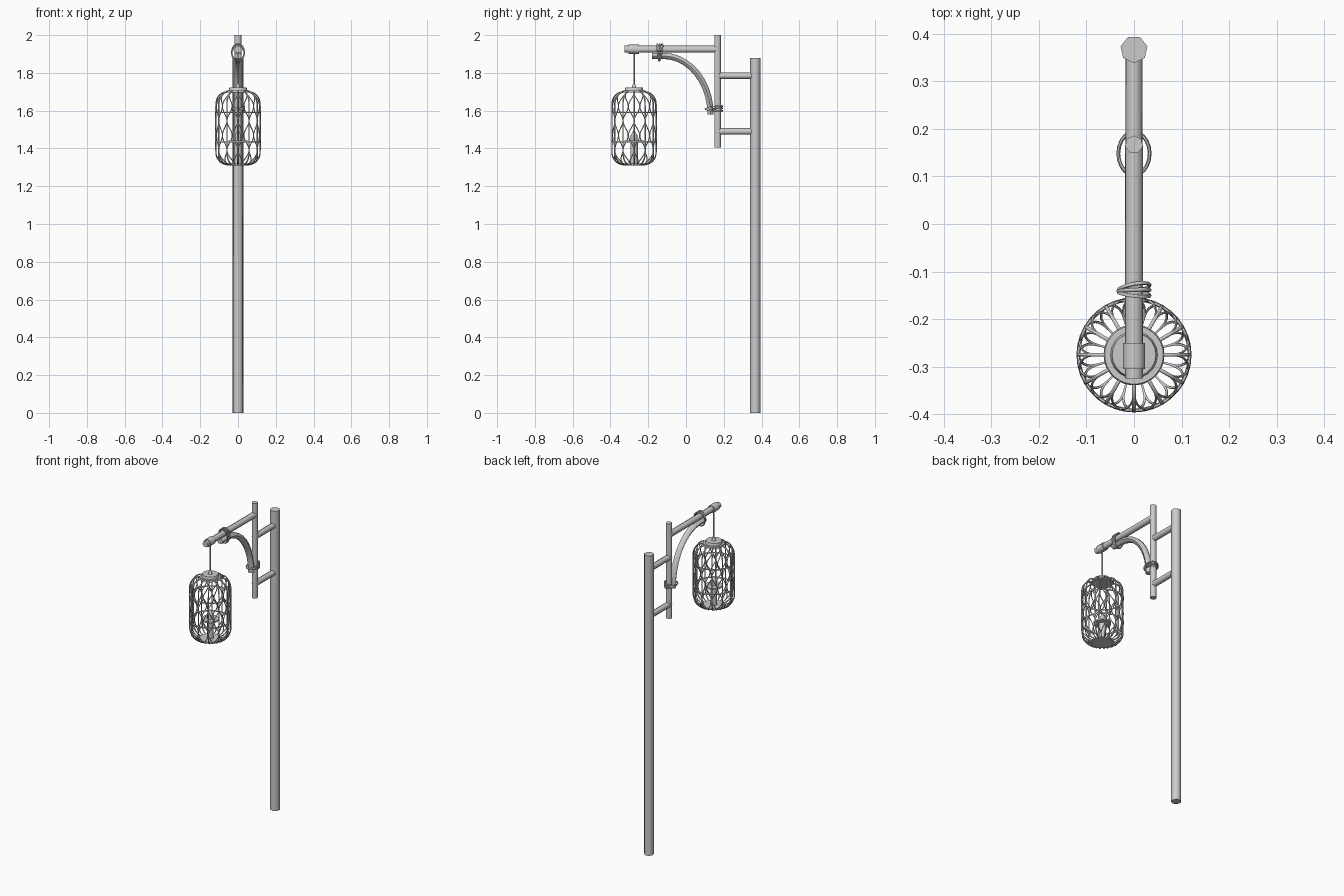
import bpy, math
from mathutils import Vector

cube = bpy.data.objects.get("Cube")
if cube:
    bpy.data.objects.remove(cube)

grey = bpy.data.materials.new("plain grey")
grey.use_nodes = True
COLOUR = (0.6, 0.6, 0.6, 1)
grey.diffuse_color = COLOUR
grey.node_tree.nodes["Principled BSDF"].inputs["Base Color"].default_value = COLOUR

LAMP_Y = -0.275


def finish(name):
    ob = bpy.context.object
    ob.name = name
    ob.data.materials.clear()
    ob.data.materials.append(grey)
    bpy.ops.object.shade_smooth_by_angle(angle=math.radians(60))


def rod(name, a, b, r, sides=7, r2=None, roll=0.0):
    """Tapered or straight cylinder from a to b."""
    a, b = Vector(a), Vector(b)
    d = b - a
    bpy.ops.mesh.primitive_cone_add(vertices=sides, radius1=r, radius2=r if r2 is None else r2,
                                    depth=d.length, location=(a + b) / 2)
    ob = bpy.context.object
    turn = d.to_track_quat('Z', 'Y').to_euler()
    turn.rotate_axis('Z', roll)
    ob.rotation_euler = turn
    finish(name)


def tubes(name, paths, r, cyclic=False):
    """Several round wires in one object."""
    cu = bpy.data.curves.new(name, 'CURVE')
    cu.dimensions = '3D'
    cu.bevel_depth = r
    cu.bevel_resolution = 1
    cu.use_fill_caps = True
    for pts in paths:
        sp = cu.splines.new('POLY')
        sp.points.add(len(pts) - 1)
        for p, c in zip(sp.points, pts):
            p.co = (*c, 1)
        sp.use_cyclic_u = cyclic
    ob = bpy.data.objects.new(name, cu)
    bpy.context.collection.objects.link(ob)
    bpy.ops.object.select_all(action='DESELECT')
    ob.select_set(True)
    bpy.context.view_layer.objects.active = ob
    bpy.ops.object.convert(target='MESH')
    finish(name)


def circle(r, z, n=36):
    return [(r * math.cos(i * math.tau / n), LAMP_Y + r * math.sin(i * math.tau / n), z)
            for i in range(n)]


# Posts and arms
rod("main_post", (0, 0.367, 0), (0, 0.367, 1.88), 0.029)
rod("hanging_post", (0, 0.167, 1.405), (0, 0.167, 2.0), 0.019, roll=math.pi)
for name, z in (("upper_link", 1.785), ("lower_link", 1.49)):
    rod(name, (0, 0.16, z), (0, 0.365, z), 0.018)
rod("arm", (0, -0.325, 1.925), (0, 0.165, 1.925), 0.019)
rod("arm_sleeve", (0, -0.305, 1.925), (0, -0.25, 1.925), 0.024, 10)

# Curved brace
bend = [(0, -0.18, 1.89)]
for i in range(11):
    t = i / 10 * math.pi / 2
    bend.append((0, -0.12 + 0.25 * math.sin(t), 1.58 + 0.31 * math.cos(t)))
tubes("curved_brace", [bend], 0.019)


# Rope lashings, each a few tilted loops
def lashing(name, centre, upright):
    loops = []
    for k, tilt in enumerate((-0.12, 0.04, 0.18)):
        pts = []
        for i in range(20):
            a = i * math.tau / 20
            x, v = 0.033 * math.cos(a), 0.045 * math.sin(a)
            w = tilt * (v + x) + (k - 1) * 0.006
            off = (x, w, v) if upright else (x, v, w)
            pts.append(Vector(centre) + Vector(off))
        loops.append(pts)
    tubes(name, loops, 0.004, True)


lashing("arm_lashing", (0, -0.14, 1.908), True)
lashing("post_lashing", (0, 0.148, 1.61), False)

# Cord and cap of the lantern
rod("cord", (0, LAMP_Y, 1.72), (0, LAMP_Y, 1.925), 0.004, 6)
rod("cord_knot", (0, LAMP_Y, 1.72), (0, LAMP_Y, 1.74), 0.013, 10, 0.006)
rod("cap_brim", (0, LAMP_Y, 1.695), (0, LAMP_Y, 1.707), 0.06, 20)
rod("cap_top", (0, LAMP_Y, 1.705), (0, LAMP_Y, 1.722), 0.05, 20, 0.046)
rod("lantern_base", (0, LAMP_Y, 1.31), (0, LAMP_Y, 1.32), 0.06, 20)

# Wire cage
TOP, LOW, R, CORNER = 1.70, 1.315, 0.117, 0.065


def cage_radius(z):
    """Barrel outline with rounded shoulders."""
    d = min(TOP - z, z - LOW, CORNER)
    return R - 0.06 * (1 - math.sqrt(max(0, 1 - (1 - d / CORNER) ** 2)))


def cage_path(angle, sway, steps):
    pts = []
    for i in range(steps + 1):
        # samples crowd towards the shoulders
        t = 0.5 - 0.5 * math.cos(math.pi * i / steps)
        z = TOP - (TOP - LOW) * t
        a = angle + sway * (1 - math.cos(5 * math.pi * t)) / 2
        r = cage_radius(z)
        pts.append((r * math.cos(a), LAMP_Y + r * math.sin(a), z))
    return pts


COUNT = 12
step = math.tau / COUNT
tubes("cage_ribs", [cage_path(i * step, 0, 24) for i in range(COUNT)], 0.004)
tubes("cage_weave", [cage_path(i * step, s * step / 2, 40)
                     for i in range(COUNT) for s in (-1, 1)], 0.0027)
tubes("cage_hoops", [circle(R, z) for z in (1.59, 1.435)], 0.004, True)
tubes("cage_end_hoops", [circle(0.059, z) for z in (TOP, LOW)], 0.005, True)

# Candle and its holder
rod("candle_stem", (0, LAMP_Y, 1.315), (0, LAMP_Y, 1.435), 0.02, 10)
rod("candle_dish", (0, LAMP_Y, 1.432), (0, LAMP_Y, 1.442), 0.05, 12)
rod("candle", (0, LAMP_Y, 1.44), (0, LAMP_Y, 1.47), 0.018, 10)
rod("flame", (0, LAMP_Y, 1.47), (0, LAMP_Y, 1.495), 0.016, 10, 0.004)
